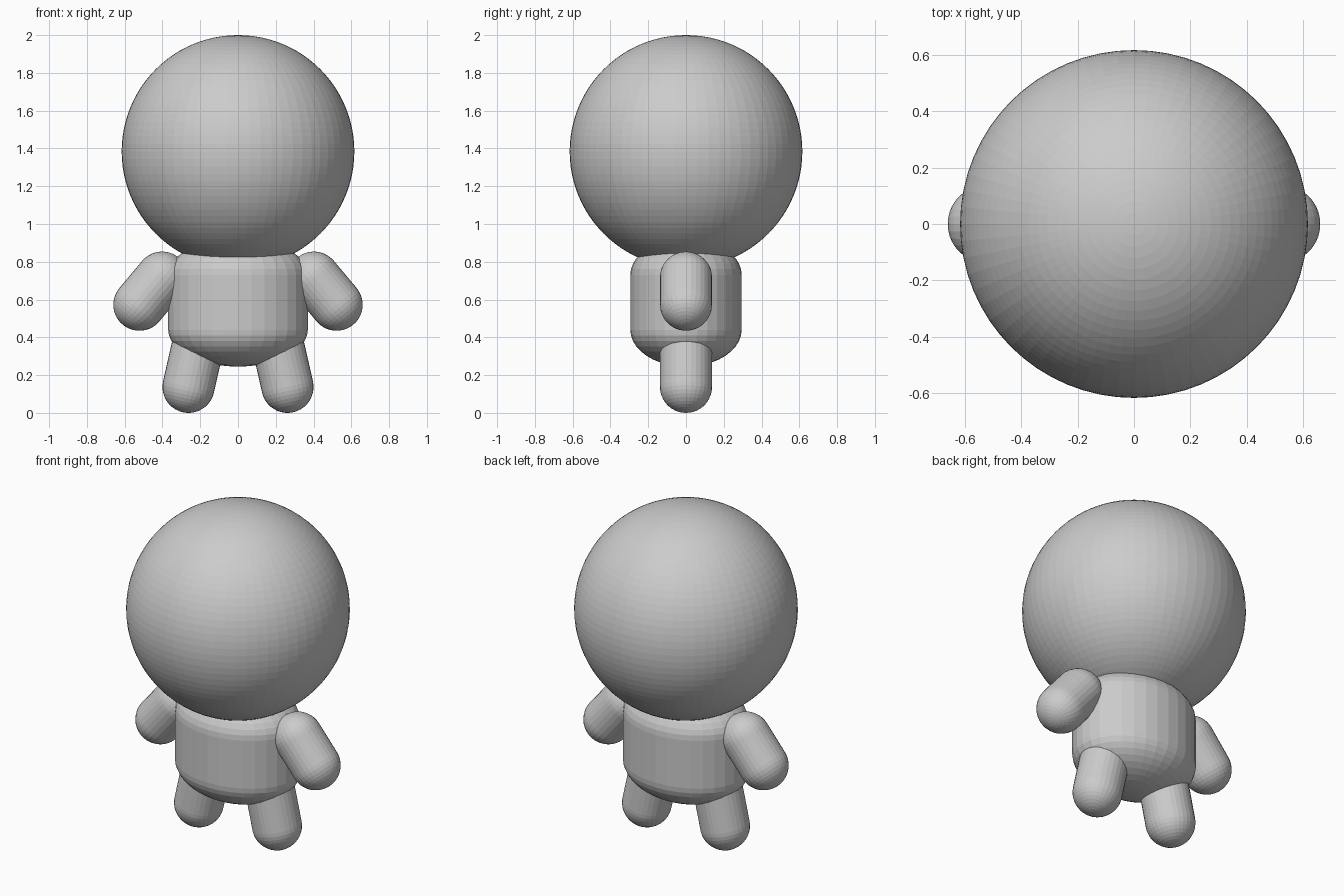
import bpy
import bmesh
from math import sin, cos, pi
from mathutils import Vector

if "Cube" in bpy.data.objects:
    bpy.data.objects.remove(bpy.data.objects["Cube"])


def capsule(name, a, b, radii, segments=32, rings=10):
    """Closed capsule whose end-cap centres are a and b; radii = (x, y, cap height)."""
    a, b = Vector(a), Vector(b)
    axis = b - a
    rx, ry, h = radii
    # half-profile as (scale, height), lower cap then upper cap
    prof = [(sin(pi / 2 * i / rings), -h * cos(pi / 2 * i / rings))
            for i in range(1, rings + 1)]
    prof += [(s, axis.length - z) for s, z in reversed(prof)]
    bm = bmesh.new()
    loops = [[bm.verts.new((rx * s * cos(2 * pi * k / segments),
                            ry * s * sin(2 * pi * k / segments), z))
              for k in range(segments)] for s, z in prof]
    low = bm.verts.new((0, 0, -h))
    high = bm.verts.new((0, 0, axis.length + h))
    for k in range(segments):
        n = (k + 1) % segments
        bm.faces.new((low, loops[0][n], loops[0][k]))
        bm.faces.new((high, loops[-1][k], loops[-1][n]))
        for p, q in zip(loops, loops[1:]):
            bm.faces.new((p[k], p[n], q[n], q[k]))
    bm.normal_update()
    mesh = bpy.data.meshes.new(name)
    bm.to_mesh(mesh)
    bm.free()
    obj = bpy.data.objects.new(name, mesh)
    bpy.context.collection.objects.link(obj)
    obj.location = a
    obj.rotation_euler = Vector((0, 0, 1)).rotation_difference(axis).to_euler()
    return obj


# Head
bpy.ops.mesh.primitive_uv_sphere_add(segments=64, ring_count=48, radius=0.616,
                                     location=(0, 0, 1.384))
bpy.context.object.name = "head"

# Body: wide, slightly flattened capsule tucked under the head
capsule("body", (0, 0, 0.44), (0, 0, 0.73), (0.37, 0.295, 0.195))

# Arms and legs, mirrored left and right
R = 0.138
for side, s in (("left", 1), ("right", -1)):
    capsule(side + "_arm", (s * 0.522, 0, 0.573), (s * 0.402, 0, 0.716), (R, R, R))
    capsule(side + "_leg", (s * 0.262, 0, R), (s * 0.214, 0, 0.35), (R, R, R))
